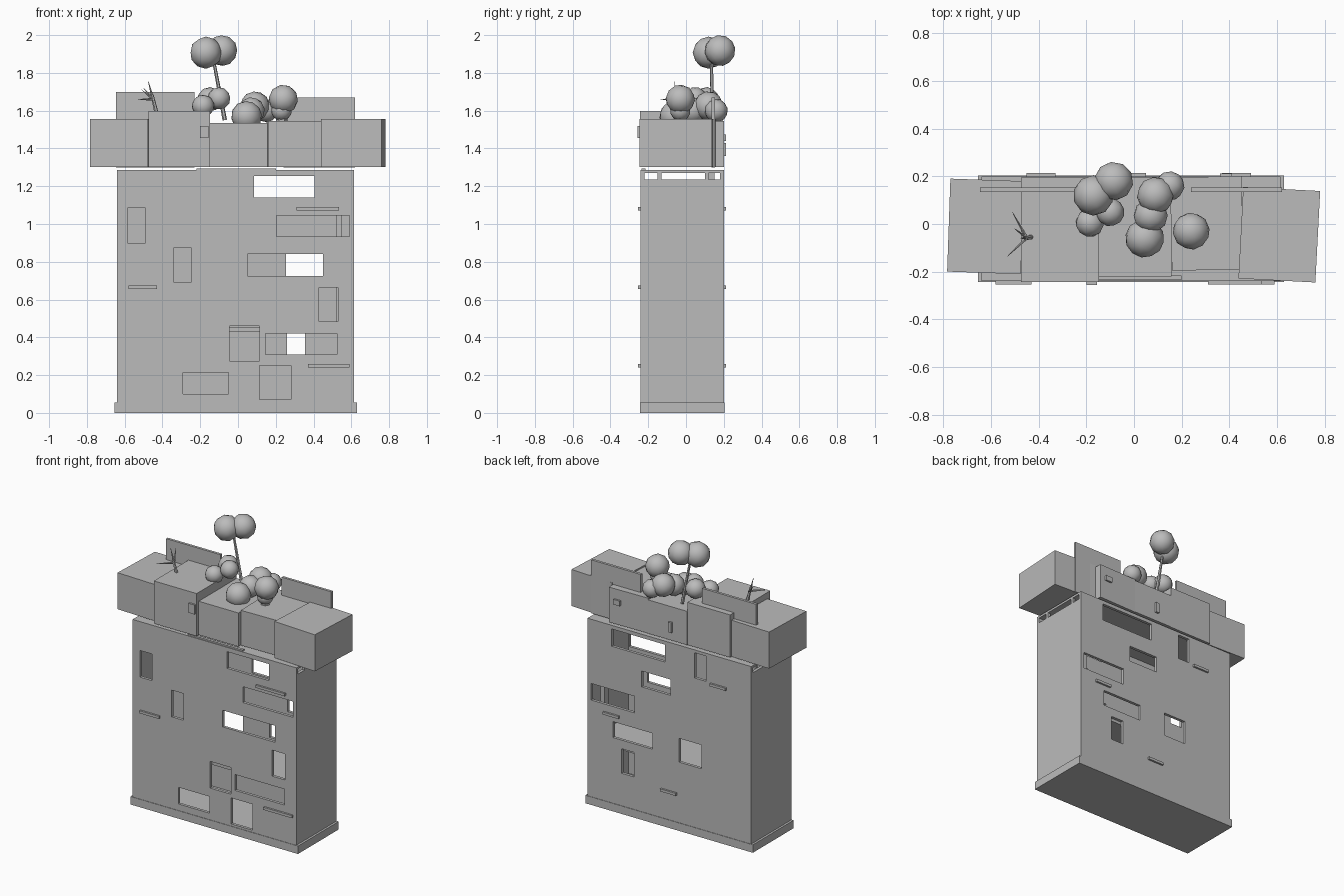
import bpy, bmesh, math
from mathutils import Vector

grey = bpy.data.materials.new("plain_grey")
grey.diffuse_color = (0.5, 0.5, 0.5, 1)


def add(name, bm):
    me = bpy.data.meshes.new(name)
    bm.to_mesh(me)
    bm.free()
    me.materials.append(grey)
    ob = bpy.data.objects.new(name, me)
    bpy.context.collection.objects.link(ob)
    return ob


def box(name, x0, x1, y0, y1, z0, z1, turn=0):
    bm = bmesh.new()
    bmesh.ops.create_cube(bm, size=1)
    bmesh.ops.scale(bm, vec=(x1 - x0, y1 - y0, z1 - z0), verts=bm.verts)
    ob = add(name, bm)
    ob.location = ((x0 + x1) / 2, (y0 + y1) / 2, (z0 + z1) / 2)
    ob.rotation_euler.z = math.radians(turn)
    return ob


def wall(name, y0, y1, holes):
    """Thin wall in the xz plane with rectangular openings."""
    xs = sorted({-0.64, 0.615, *[v for h in holes for v in h[:2]]})
    zs = sorted({0.0, 1.285, *[v for h in holes for v in h[2:]]})
    bm = bmesh.new()
    grid = [[bm.verts.new((x, y0, z)) for z in zs] for x in xs]
    for i in range(len(xs) - 1):
        for j in range(len(zs) - 1):
            cx, cz = (xs[i] + xs[i + 1]) / 2, (zs[j] + zs[j + 1]) / 2
            if not any(a < cx < b and c < cz < d for a, b, c, d in holes):
                bm.faces.new((grid[i][j], grid[i + 1][j],
                              grid[i + 1][j + 1], grid[i][j + 1]))
    ext = bmesh.ops.extrude_face_region(bm, geom=bm.faces[:], use_keep_orig=True)
    moved = [g for g in ext["geom"] if isinstance(g, bmesh.types.BMVert)]
    bmesh.ops.translate(bm, vec=(0, y1 - y0, 0), verts=moved)
    bmesh.ops.recalc_face_normals(bm, faces=bm.faces)
    return add(name, bm)


def stick(name, a, b, r0, r1):
    a, b = Vector(a), Vector(b)
    bm = bmesh.new()
    bmesh.ops.create_cone(bm, cap_ends=True, segments=6, radius1=r0,
                          radius2=r1, depth=(b - a).length)
    ob = add(name, bm)
    ob.location = (a + b) / 2
    ob.rotation_mode = 'QUATERNION'
    ob.rotation_quaternion = (b - a).to_track_quat('Z', 'Y')


def foliage(name, x, y, z, r, turn):
    bm = bmesh.new()
    bmesh.ops.create_icosphere(bm, subdivisions=2, radius=r)
    for f in bm.faces:
        f.smooth = True
    ob = add(name, bm)
    ob.location = (x, y, z)
    ob.rotation_euler = (turn, turn * 0.7, turn * 1.3)


# Tower walls with scattered windows (x0, x1, z0, z1)
wall("front_wall", -0.24, -0.22, [
    (-0.585, -0.49, 0.90, 1.085), (-0.34, -0.25, 0.69, 0.875),
    (0.085, 0.405, 1.14, 1.255), (0.205, 0.59, 0.935, 1.045),
    (0.05, 0.45, 0.725, 0.84), (0.43, 0.53, 0.485, 0.665),
    (-0.045, 0.115, 0.275, 0.46), (0.145, 0.525, 0.31, 0.42),
    (-0.29, -0.05, 0.10, 0.215), (0.115, 0.28, 0.07, 0.25)])
wall("back_wall", 0.18, 0.20, [
    (0.02, 0.43, 1.14, 1.26), (-0.02, 0.20, 0.92, 1.03),
    (0.255, 0.587, 0.725, 0.84), (0.117, 0.42, 0.51, 0.62),
    (0.26, 0.355, 0.28, 0.45), (-0.26, -0.087, 0.475, 0.64),
    (-0.295, -0.205, 1.09, 1.265)])
box("left_wall", -0.64, -0.62, -0.22, 0.18, 0, 1.235)
box("right_wall", 0.595, 0.615, -0.22, 0.18, 0, 1.235)

# Plinth, inner floor, roof and little roof posts
box("plinth", -0.655, 0.63, -0.243, 0.203, 0, 0.055)
box("inner_floor", -0.62, 0.595, -0.22, 0.18, 0.43, 0.455)
box("inner_column", 0.52, 0.55, 0.10, 0.15, 0.455, 1.27)
box("roof_slab", -0.64, 0.615, -0.22, 0.18, 1.27, 1.285)
for x in (-0.62, 0.595):
    for y in (-0.15, 0.10):
        box("roof_post", x, x + 0.02, y, y + 0.02, 1.235, 1.27)
box("front_roof_strip", -0.22, 0.20, -0.235, -0.215, 1.28, 1.295)

# Ledges on the front and back
for x0, x1, z in ((-0.58, -0.43, 0.665), (0.31, 0.535, 1.08), (0.37, 0.59, 0.25)):
    box("front_ledge", x0, x1, -0.253, -0.24, z - 0.009, z + 0.009)
for x0, x1, z in ((0.37, 0.49, 0.665), (-0.45, -0.33, 1.08), (-0.07, 0.05, 0.25)):
    box("back_ledge", x0, x1, 0.20, 0.213, z - 0.009, z + 0.009)

# Row of slightly turned roof blocks
for x0, x1, y0, y1, z1, turn in (
        (-0.777, -0.47, -0.205, 0.185, 1.555, -2.0),
        (-0.475, -0.147, -0.243, 0.195, 1.597, 0),
        (-0.147, 0.157, -0.22, 0.198, 1.535, 0),
        (0.155, 0.455, -0.193, 0.198, 1.545, 1.2),
        (0.448, 0.771, -0.237, 0.147, 1.555, -3.0)):
    box("roof_block", x0, x1, y0, y1, 1.302, z1, turn)

# Upright panels behind, and fittings on the blocks
box("left_roof_panel", -0.645, -0.23, 0.135, 0.153, 1.30, 1.70)
box("right_roof_panel", 0.24, 0.62, 0.135, 0.153, 1.30, 1.67)
box("front_tag", -0.20, -0.155, -0.256, -0.243, 1.455, 1.52)
box("back_tag", 0.36, 0.41, 0.198, 0.212, 1.44, 1.475)
box("back_spout", -0.035, -0.01, 0.198, 0.212, 1.36, 1.43)

# Rounded foliage
for i, (x, y, z, r) in enumerate((
        (-0.17, 0.12, 1.907, 0.085), (-0.085, 0.18, 1.918, 0.082),
        (-0.15, 0.11, 1.66, 0.065), (-0.10, 0.05, 1.665, 0.06),
        (-0.185, 0.005, 1.625, 0.06), (0.09, 0.12, 1.625, 0.078),
        (0.07, 0.035, 1.60, 0.072), (0.045, -0.06, 1.57, 0.082),
        (0.15, 0.16, 1.60, 0.062), (0.24, -0.03, 1.66, 0.078),
        (0.23, -0.03, 1.60, 0.055))):
    foliage("foliage", x, y, z, r, i * 0.9)

# Tree trunk and bare twig
stick("tree_trunk", (-0.07, 0.14, 1.55), (-0.13, 0.135, 1.87), 0.012, 0.008)
stick("shrub_stem", (0.23, -0.03, 1.53), (0.235, -0.03, 1.62), 0.03, 0.03)
stick("twig_stem", (-0.432, -0.055, 1.59), (-0.455, -0.06, 1.685), 0.011, 0.008)
for tip in ((-0.475, -0.06, 1.755), (-0.51, 0.05, 1.71), (-0.53, -0.135, 1.66),
            (-0.50, -0.02, 1.72)):
    stick("twig_branch", (-0.45, -0.058, 1.66), tip, 0.008, 0.001)
